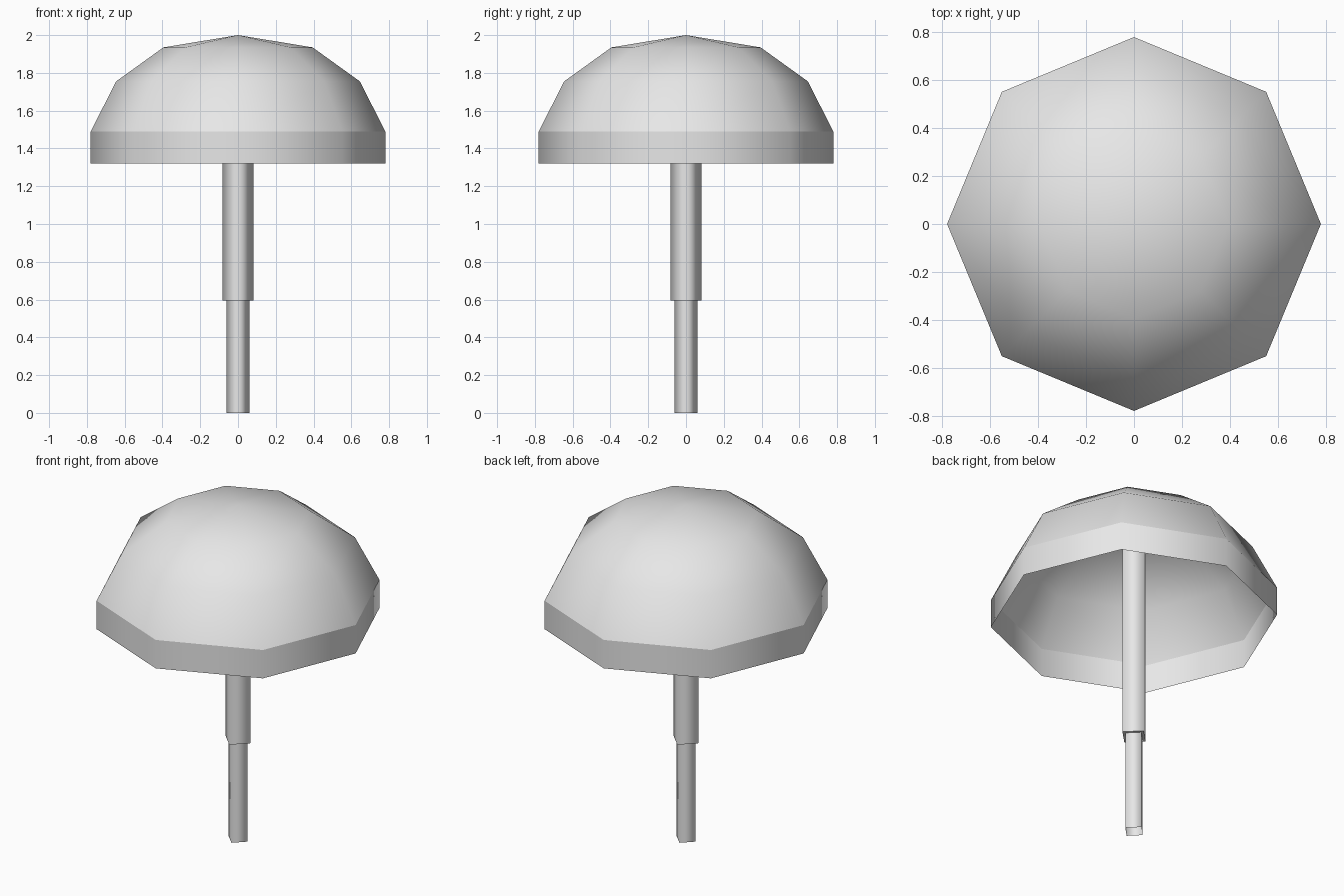
import bpy
import bmesh
from math import cos, sin, tau

cube = bpy.data.objects.get("Cube")
if cube:
    bpy.data.objects.remove(cube, do_unlink=True)

grey = bpy.data.materials.new("plain_grey")
grey.use_nodes = True
colour = (0.8, 0.8, 0.8, 1)
grey.diffuse_color = colour
grey.node_tree.nodes["Principled BSDF"].inputs["Base Color"].default_value = colour


def lathe(name, profile, sides, cap_base=False):
    """Turn a (radius, height) profile, listed upwards, into a faceted shell with smooth sides."""
    bm = bmesh.new()
    rings = [[bm.verts.new((r * cos(tau * i / sides), r * sin(tau * i / sides), z))
              for i in range(sides)] for r, z in profile if r > 0]
    for low, high in zip(rings, rings[1:]):
        for i in range(sides):
            j = (i + 1) % sides
            bm.faces.new((low[i], low[j], high[j], high[i])).smooth = True
    # A final zero radius closes the shell with a fan
    if profile[-1][0] == 0:
        tip = bm.verts.new((0, 0, profile[-1][1]))
        for i in range(sides):
            bm.faces.new((rings[-1][i], rings[-1][(i + 1) % sides], tip)).smooth = True
    if cap_base:
        cap = bm.faces.new(list(reversed(rings[0])))
        for edge in cap.edges:
            edge.smooth = False
    mesh = bpy.data.meshes.new(name)
    bm.to_mesh(mesh)
    bm.free()
    mesh.materials.append(grey)
    obj = bpy.data.objects.new(name, mesh)
    bpy.context.collection.objects.link(obj)
    return obj


# Canopy: open thin dome with a separate upright rim, so their join stays crisp
lathe("canopy_dome", [(0.78, 1.49), (0.645, 1.755), (0.395, 1.935), (0, 2.0)], 8)
lathe("canopy_rim", [(0.78, 1.32), (0.78, 1.49)], 8)

# Pole: two four-sided sections, the thinner one sliding into the thicker one
lathe("upper_pole", [(0.082, 0.595), (0.082, 1.97)], 4, cap_base=True)
lathe("lower_pole", [(0.062, 0), (0.062, 0.61)], 4)
